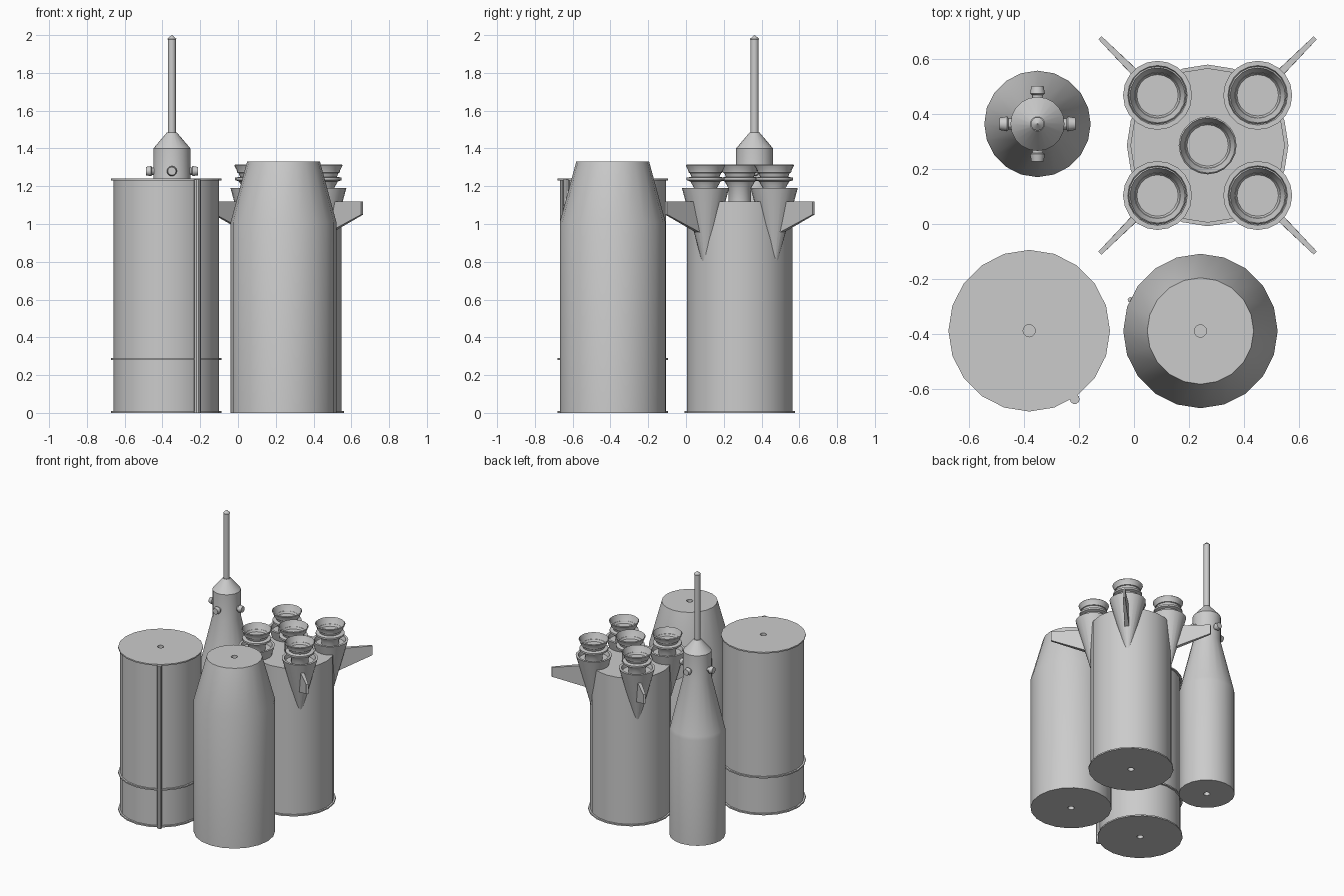
import bpy, bmesh, math
from mathutils import Matrix, Vector

cube = bpy.data.objects.get("Cube")
if cube:
    bpy.data.objects.remove(cube, do_unlink=True)

grey = bpy.data.materials.new("hull grey")
grey.use_nodes = True
grey.diffuse_color = (0.6, 0.6, 0.6, 1)
grey.node_tree.nodes["Principled BSDF"].inputs["Base Color"].default_value = (0.6, 0.6, 0.6, 1)


def finish(name, bm, matrix=Matrix(), smooth=True):
    """Turn a bmesh into a shaded, coloured object."""
    bmesh.ops.recalc_face_normals(bm, faces=bm.faces)
    mesh = bpy.data.meshes.new(name)
    bm.to_mesh(mesh)
    bm.free()
    mesh.transform(matrix)
    mesh.materials.append(grey)
    obj = bpy.data.objects.new(name, mesh)
    bpy.context.collection.objects.link(obj)
    if smooth:
        bpy.ops.object.select_all(action='DESELECT')
        obj.select_set(True)
        bpy.context.view_layer.objects.active = obj
        bpy.ops.object.shade_smooth_by_angle(angle=math.radians(30))
    return obj


def lathe(name, profile, matrix, sides=20):
    """Revolve a (radius, height) profile; both ends are capped."""
    bm = bmesh.new()
    rings = []
    for r, z in profile:
        rings.append([bm.verts.new((r * math.cos(2 * math.pi * i / sides),
                                    r * math.sin(2 * math.pi * i / sides), z))
                      for i in range(sides)])
    for a, b in zip(rings, rings[1:]):
        for i in range(sides):
            j = (i + 1) % sides
            bm.faces.new((a[i], a[j], b[j], b[i]))
    bm.faces.new(rings[0][::-1])
    bm.faces.new(rings[-1])
    return finish(name, bm, matrix)


def at(x, y, z=0):
    return Matrix.Translation((x, y, z))


def flange(r, z, h=0.01, lip=0.013):
    """Profile points of a thin ring standing out from a wall."""
    return [(r, z), (r + lip, z), (r + lip, z + h), (r, z + h)]


PIT = 0.022
R = 0.28


def drilled(outline, bottom, top):
    """Add a small central recess to both ends of a profile."""
    return ([(PIT, bottom + 0.03), (PIT, bottom)] + outline
            + [(PIT, top), (PIT, top - 0.03)])


# Plain tank with three flanges and a side pipe
tank = at(-0.38, -0.387)
lathe("flanged_tank", drilled(flange(R, 0)[1:] + flange(R, 0.28)
                              + flange(R, 1.23)[:3], 0, 1.24), tank)
lathe("tank_pipe", [(0.018, 0), (0.018, 1.235)], at(-0.215, -0.635), 10)

# Tank with a tapered upper part
lathe("tapered_tank", drilled([(R, 0), (R, 1.01), (0.193, 1.33)], 0, 1.33),
      at(0.241, -0.388))
lathe("tapered_tank_conduit", [(0.01, 0.1), (0.01, 1.0)], at(-0.013, -0.275), 8)

# Booster stage, engines upward
CX, CY = 0.267, 0.285
lathe("booster_body", drilled(flange(R, 0)[1:] + [(R, 1.12)], 0, 1.12), at(CX, CY))


def engine(name, x, y, foot):
    lathe(name, [(0.06, foot), (0.06, 1.19), (0.08, 1.225), (0.1, 1.232),
                 (0.1, 1.245), (0.075, 1.25), (0.082, 1.27), (0.09, 1.272),
                 (0.092, 1.285), (0.105, 1.31), (0.1, 1.315), (0.086, 1.275),
                 (0.075, 1.255)], at(x, y))


engine("centre_engine", CX, CY, 1.1)
for k, label in enumerate(("back_left", "back_right", "front_right", "front_left")):
    a = math.radians(45 + 90 * k)
    x, y = CX + 0.257 * math.cos(a), CY + 0.257 * math.sin(a)
    engine(label + "_engine", x, y, 1.14)
    lathe(label + "_engine_fairing",
          [(0.002, 0.74), (0.125, 1.19), (0.108, 1.19), (0.1, 1.16)], at(x, y))

    # Swept fin, thinner toward the tip
    bm = bmesh.new()
    outline = [(0.22, 1.12, 0.017), (0.22, 0.91, 0.017),
               (0.3, 0.95, 0.016), (0.552, 1.05, 0.008), (0.552, 1.12, 0.008)]
    sides = [[bm.verts.new((d, s * t, z)) for d, z, t in outline] for s in (-1, 1)]
    bm.faces.new(sides[0])
    bm.faces.new(sides[1][::-1])
    for i in range(len(outline)):
        j = (i + 1) % len(outline)
        bm.faces.new((sides[0][i], sides[1][i], sides[1][j], sides[0][j]))
    finish(label + "_fin", bm, at(CX, CY) @ Matrix.Rotation(a, 4, 'Z'), False)

# Upper stage with capsule neck and spire
SX, SY = -0.35, 0.363
lathe("upper_stage", [(PIT, 0.03), (PIT, 0), (0.193, 0), (0.193, 0.8),
                      (0.187, 0.825), (0.098, 1.2), (0.098, 1.4),
                      (0.026, 1.485), (0.021, 1.485), (0.021, 1.975),
                      (0.024, 1.98), (0.002, 2.0)], at(SX, SY))

# Four small thrusters around the neck
for k in range(4):
    turn = Matrix.Rotation(math.pi / 2 * k, 4, 'Z') @ Matrix.Rotation(math.pi / 2, 4, 'Y')
    lathe("thruster_%d" % (k + 1),
          [(0.02, 0.085), (0.02, 0.105), (0.027, 0.11), (0.022, 0.137)],
          at(SX, SY, 1.28) @ turn, 12)
